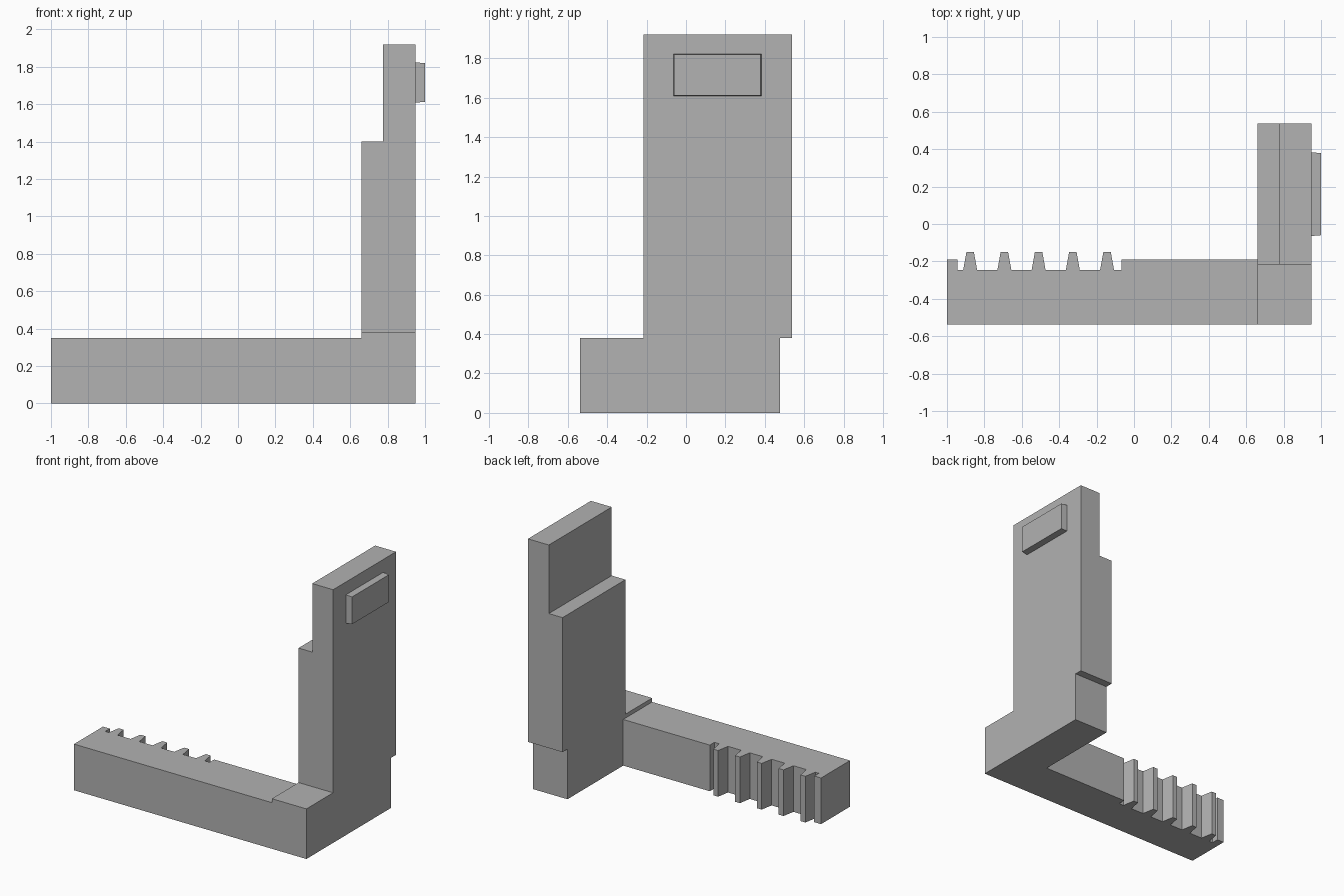
import bpy
import bmesh
from mathutils import Vector

cube = bpy.data.objects.get("Cube")
if cube:
    bpy.data.objects.remove(cube, do_unlink=True)

grey = bpy.data.materials.new("plain grey")
grey.use_nodes = True
colour = (0.445, 0.445, 0.445, 1)
grey.diffuse_color = colour
grey.node_tree.nodes["Principled BSDF"].inputs["Base Color"].default_value = colour


def prism(name, outline, direction):
    """Extrude a closed flat outline along a direction into a solid."""
    bm = bmesh.new()
    face = bm.faces.new([bm.verts.new(p) for p in outline])
    extruded = bmesh.ops.extrude_face_region(bm, geom=[face], use_keep_orig=True)
    top = [v for v in extruded["geom"] if isinstance(v, bmesh.types.BMVert)]
    bmesh.ops.translate(bm, verts=top, vec=Vector(direction))
    bmesh.ops.recalc_face_normals(bm, faces=bm.faces)
    mesh = bpy.data.meshes.new(name)
    bm.to_mesh(mesh)
    bm.free()
    mesh.materials.append(grey)
    obj = bpy.data.objects.new(name, mesh)
    bpy.context.collection.objects.link(obj)
    return obj


INNER, OUTER = 0.66, 0.95            # column thickness along x
FRONT, BACK = -0.537, 0.537
ARM_TOP, BASE_TOP = 0.35, 0.38

# Toothed arm: plan outline, walking along the rack from the free end
arm_back, root, tip = -0.19, -0.245, -0.15
rack = [(-1, FRONT), (-1, arm_back), (-0.943, arm_back), (-0.943, root)]
for i in range(5):
    x = -0.876 + i * 0.183
    rack += [(x - 0.037, root), (x - 0.02, tip), (x + 0.02, tip), (x + 0.037, root)]
rack += [(-0.067, root), (-0.067, arm_back), (INNER, arm_back), (INNER, FRONT)]
prism("rack_arm", [(x, y, 0) for x, y in rack], (0, 0, ARM_TOP))

# Base block under the column
base = [(INNER, FRONT), (OUTER, FRONT), (OUTER, 0.478), (INNER, 0.478)]
prism("base_block", [(x, y, 0) for x, y in base], (0, 0, BASE_TOP))

# Upright column with a step on its inner side
column_front = -0.217
profile = [(INNER, BASE_TOP), (OUTER, BASE_TOP), (OUTER, 1.92),
           (0.775, 1.92), (0.775, 1.4), (INNER, 1.4)]
prism("stepped_column", [(x, column_front, z) for x, z in profile],
      (0, BACK - column_front, 0))

# Raised pad on the outer face, slightly drafted
pad = [(-0.064, 1.608), (0.383, 1.608), (0.383, 1.823), (-0.064, 1.823)]
pad_obj = prism("raised_pad", [(OUTER, y, z) for y, z in pad], (1 - OUTER, 0, 0))
centre = Vector((0, 0.16, 1.715))
for v in pad_obj.data.vertices:
    if v.co.x > 0.97:
        for axis in (1, 2):
            v.co[axis] -= 0.004 if v.co[axis] > centre[axis] else -0.004
